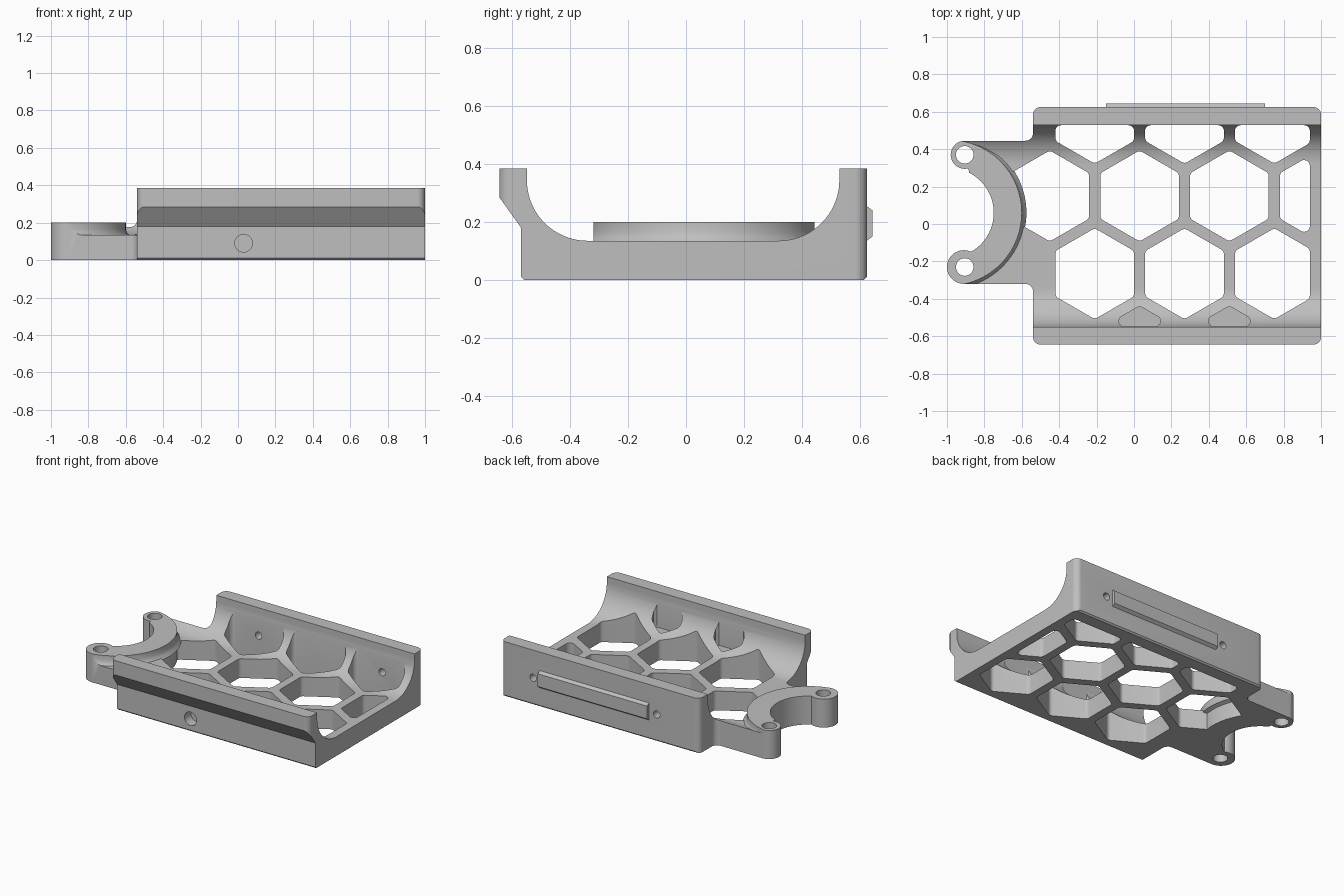
import bpy
import bmesh
from math import sin, cos, tan, radians, sqrt
from mathutils import Vector

if "Cube" in bpy.data.objects:
    bpy.data.objects.remove(bpy.data.objects["Cube"])

grey = bpy.data.materials.new("plain_grey")
grey.use_nodes = True
COLOUR = (0.52, 0.52, 0.52, 1)
grey.diffuse_color = COLOUR
grey.node_tree.nodes["Principled BSDF"].inputs["Base Color"].default_value = COLOUR


def arc(cx, cy, r, start, end, steps=24):
    angles = [radians(start + (end - start) * i / steps) for i in range(steps + 1)]
    return [(cx + r * cos(a), cy + r * sin(a)) for a in angles]


def fillet(points, r, steps=6):
    """Round every corner of a polygon."""
    out = []
    for i, point in enumerate(points):
        p = Vector(point)
        a, b = Vector(points[i - 1]) - p, Vector(points[(i + 1) % len(points)]) - p
        half = a.angle(b) / 2
        d = min(r / tan(half), 0.48 * a.length, 0.48 * b.length)
        rad = d * tan(half)
        a.normalize()
        b.normalize()
        centre = p + (a + b).normalized() * rad / sin(half)
        u, v = p + a * d - centre, p + b * d - centre
        for k in range(steps + 1):
            out.append(tuple(centre + u.lerp(v, k / steps).normalized() * rad))
    return out


def clip(points, axis, limit, sign):
    """Keep the part of a polygon where sign * (coordinate - limit) <= 0."""
    out = []
    for i, p in enumerate(points):
        q = points[(i + 1) % len(points)]
        dp, dq = sign * (p[axis] - limit), sign * (q[axis] - limit)
        if dp <= 0:
            out.append(p)
        if dp * dq < 0:
            out.append(tuple(Vector(p).lerp(Vector(q), dp / (dp - dq))))
    return out


def prism(name, points, low, high, axis="z"):
    place = {"x": lambda a, b, h: (h, a, b),
             "y": lambda a, b, h: (a, h, b),
             "z": lambda a, b, h: (a, b, h)}[axis]
    bm = bmesh.new()
    ends = [[bm.verts.new(place(a, b, h)) for a, b in points] for h in (low, high)]
    bm.faces.new(ends[0])
    bm.faces.new(ends[1])
    for i in range(len(points)):
        bm.faces.new((ends[0][i - 1], ends[0][i], ends[1][i], ends[1][i - 1]))
    return finish(name, bm)


def finish(name, bm):
    bmesh.ops.recalc_face_normals(bm, faces=bm.faces)
    mesh = bpy.data.meshes.new(name)
    bm.to_mesh(mesh)
    bm.free()
    mesh.materials.append(grey)
    obj = bpy.data.objects.new(name, mesh)
    bpy.context.collection.objects.link(obj)
    return obj


def combine(target, other, operation):
    mod = target.modifiers.new("combine", "BOOLEAN")
    mod.operation, mod.solver, mod.object = operation, "EXACT", other
    bpy.context.view_layer.update()
    graph = bpy.context.evaluated_depsgraph_get()
    result = bpy.data.meshes.new_from_object(target.evaluated_get(graph))
    target.modifiers.clear()
    target.data = result
    bpy.data.objects.remove(other)


def cylinder(x, y, r, low, high, axis="z"):
    return prism("cutter", arc(x, y, r, 0, 360 - 360 / 32, 31), low, high, axis)


# Cradle cross-section, swept along x
section = [(-0.51, -0.05), (0.565, -0.05), (0.65, 0.035), (0.65, 0.385), (0.53, 0.385)]
section += arc(0.32, 0.345, 0.21, 0, -90)
section += arc(-0.34, 0.345, 0.21, 270, 180)
section += [(-0.55, 0.385), (-0.66, 0.385), (-0.66, 0.306), (-0.57, 0.18), (-0.57, 0.01)]
cradle = prism("cradle", section, -1.2, 1.2, "x")

# Honeycomb openings, clipped by the walls and the end rail
PITCH, RADIUS = 0.48, 0.243
for row in range(-2, 2):
    cy = 0.15 + row * PITCH * sqrt(3) / 2
    even = row % 2 == 0
    for col in range(4 if even else 3):
        if row == -2 and col in (0, 3):
            continue
        cx = (-0.45 if even else -0.21) + col * PITCH
        cell = arc(cx, cy, RADIUS, 90, 390, 5)
        cell = clip(cell, 0, 0.94, 1)
        cell = clip(cell, 1, 0.528, 1)
        cell = clip(cell, 1, -0.548, -1)
        low = 0.137 if row == -2 else -0.2
        combine(cradle, prism("cutter", fillet(cell, 0.03), low, 0.5), "DIFFERENCE")

# Raised clamp disc with a flared foot
CX, CY = -0.99, 0.06
bm = bmesh.new()
SIDES = 96
rings = []
for r, z in [(0.39, -0.08), (0.39, 0.115), (0.415, 0.125), (0.398, 0.145), (0.39, 0.165), (0.39, 0.2)]:
    rings.append([bm.verts.new((x, y, z))
                  for x, y in arc(CX, CY, r, 0, 360 - 360 / SIDES, SIDES - 1)])
for a, b in zip(rings, rings[1:]):
    for i in range(SIDES):
        bm.faces.new((a[i - 1], a[i], b[i], b[i - 1]))
bm.faces.new(rings[0])
bm.faces.new(rings[-1])
combine(cradle, finish("clamp_disc", bm), "UNION")

# Plan outline: rounded cradle, neck and half-round clamp
corners = [(-0.8, -0.32), (-0.54, -0.32), (-0.54, -0.645), (1, -0.645),
           (1, 0.625), (-0.54, 0.625), (-0.54, 0.445), (-0.8, 0.445)]
rounded = fillet(corners, 0.04)
plan = rounded[7:-7]
plan += arc(-0.905, 0.37, 0.075, 90, 285)
plan += arc(CX, CY, 0.24, 63, -60, 32)
plan += arc(-0.91, -0.23, 0.09, 65, 270)
combine(cradle, prism("plan", plan, 0, 0.5), "INTERSECT")

# Bolt holes in the clamp, back wall and front wall
for y in (0.37, -0.23):
    combine(cradle, cylinder(-0.905, y, 0.047, -0.1, 0.4), "DIFFERENCE")
for x in (-0.21, 0.75):
    combine(cradle, cylinder(x, 0.19, 0.025, 0.4, 0.8, "y"), "DIFFERENCE")
combine(cradle, cylinder(0.03, 0.09, 0.047, -0.8, -0.5, "y"), "DIFFERENCE")

# Raised chamfered bar on the back wall
bar_section = [(0.6, 0.135), (0.625, 0.135), (0.645, 0.15),
               (0.645, 0.24), (0.625, 0.255), (0.6, 0.255)]
bar = prism("back_bar", bar_section, -0.15, 0.7, "x")

# Smooth curves, sharp edges
for obj in (cradle, bar):
    bpy.ops.object.select_all(action="DESELECT")
    obj.select_set(True)
    bpy.context.view_layer.objects.active = obj
    bpy.ops.object.shade_smooth_by_angle(angle=radians(30))
